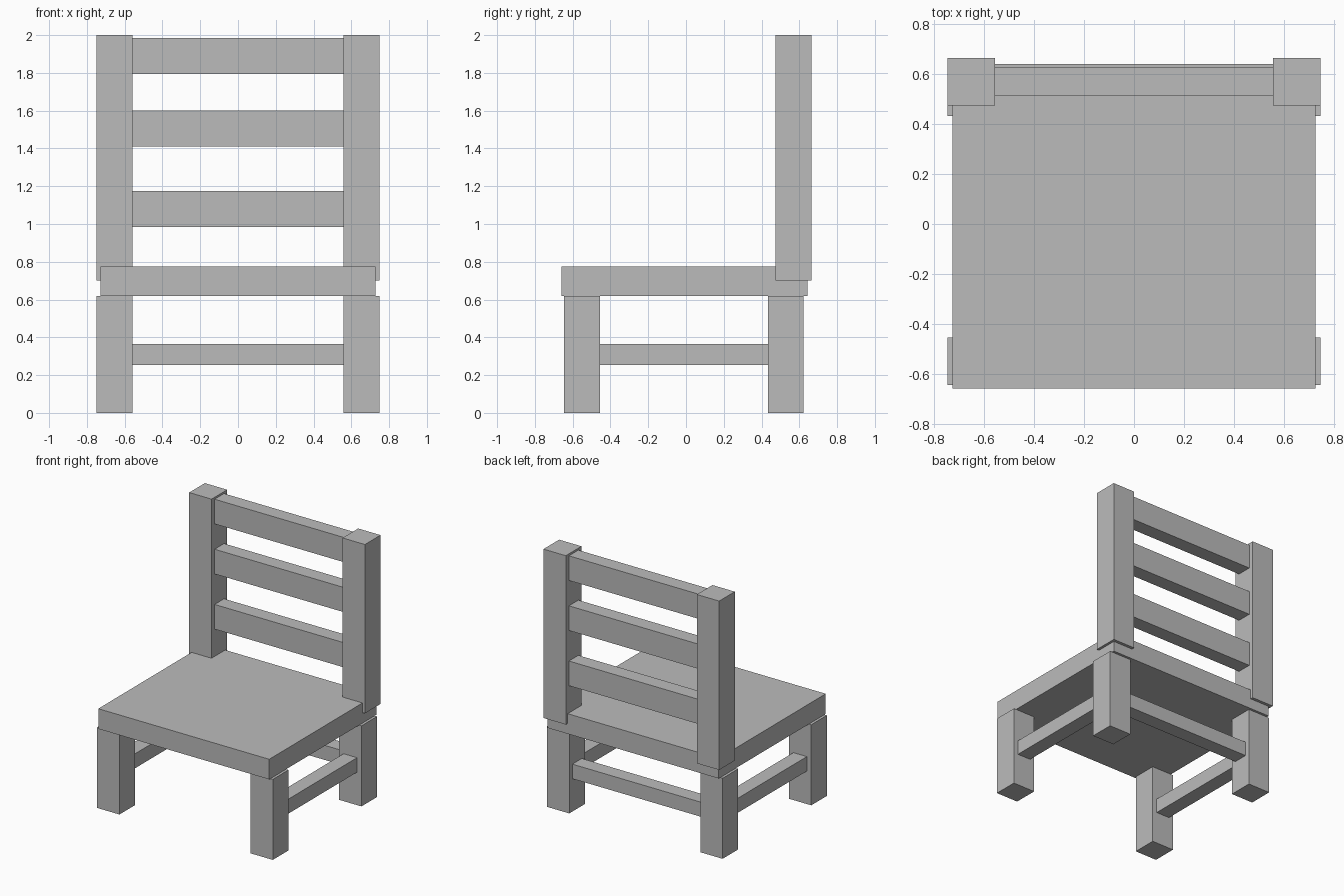
import bpy
from mathutils import Vector

cube = bpy.data.objects.get("Cube")
if cube:
    bpy.data.objects.remove(cube, do_unlink=True)

grey = bpy.data.materials.new("plain_grey")
grey.use_nodes = True
colour = (0.5, 0.5, 0.5, 1)
grey.diffuse_color = colour
grey.node_tree.nodes["Principled BSDF"].inputs["Base Color"].default_value = colour


def box(name, x, y, z):
    """Box spanning the given (low, high) range on each axis."""
    centre = Vector([(a + b) / 2 for a, b in (x, y, z)])
    size = Vector([b - a for a, b in (x, y, z)])
    bpy.ops.mesh.primitive_cube_add(size=1)
    obj = bpy.context.object
    obj.name = name
    for v in obj.data.vertices:
        v.co = v.co * size
    obj.location = centre
    obj.data.materials.append(grey)
    return obj


def around(centre, width):
    return (centre - width / 2, centre + width / 2)


POST = 0.19          # thickness of legs and back posts
RAIL = 0.115         # thickness of slats and stretchers
LEG_X = 0.653        # leg and post centre line
FRONT_Y, BACK_Y, POST_Y = -0.55, 0.528, 0.57
SEAT_BOTTOM, SEAT_TOP = 0.62, 0.775
INNER = LEG_X - POST / 2
STRETCHER_Z = (0.253, 0.365)

# Seat
box("seat", (-0.728, 0.728), (-0.66, 0.642), (SEAT_BOTTOM, SEAT_TOP))

# Legs, back posts and side stretchers
for side, sign in (("left", 1), ("right", -1)):
    x = sign * LEG_X
    box(f"front_leg_{side}", around(x, POST), around(FRONT_Y, POST), (0, SEAT_BOTTOM))
    box(f"back_leg_{side}", around(x, POST), around(BACK_Y, POST), (0, SEAT_BOTTOM))
    box(f"back_post_{side}", around(x, POST), around(POST_Y, POST), (0.7, 2))
    box(f"side_stretcher_{side}", around(x, RAIL),
        (FRONT_Y + POST / 2, BACK_Y - POST / 2), STRETCHER_Z)

# Back stretcher
box("back_stretcher", (-INNER, INNER), around(BACK_Y, RAIL), STRETCHER_Z)

# Backrest slats
for name, z in (("lower", 1.08), ("middle", 1.505), ("upper", 1.89)):
    box(f"{name}_slat", (-INNER, INNER), around(POST_Y, RAIL), around(z, POST))
